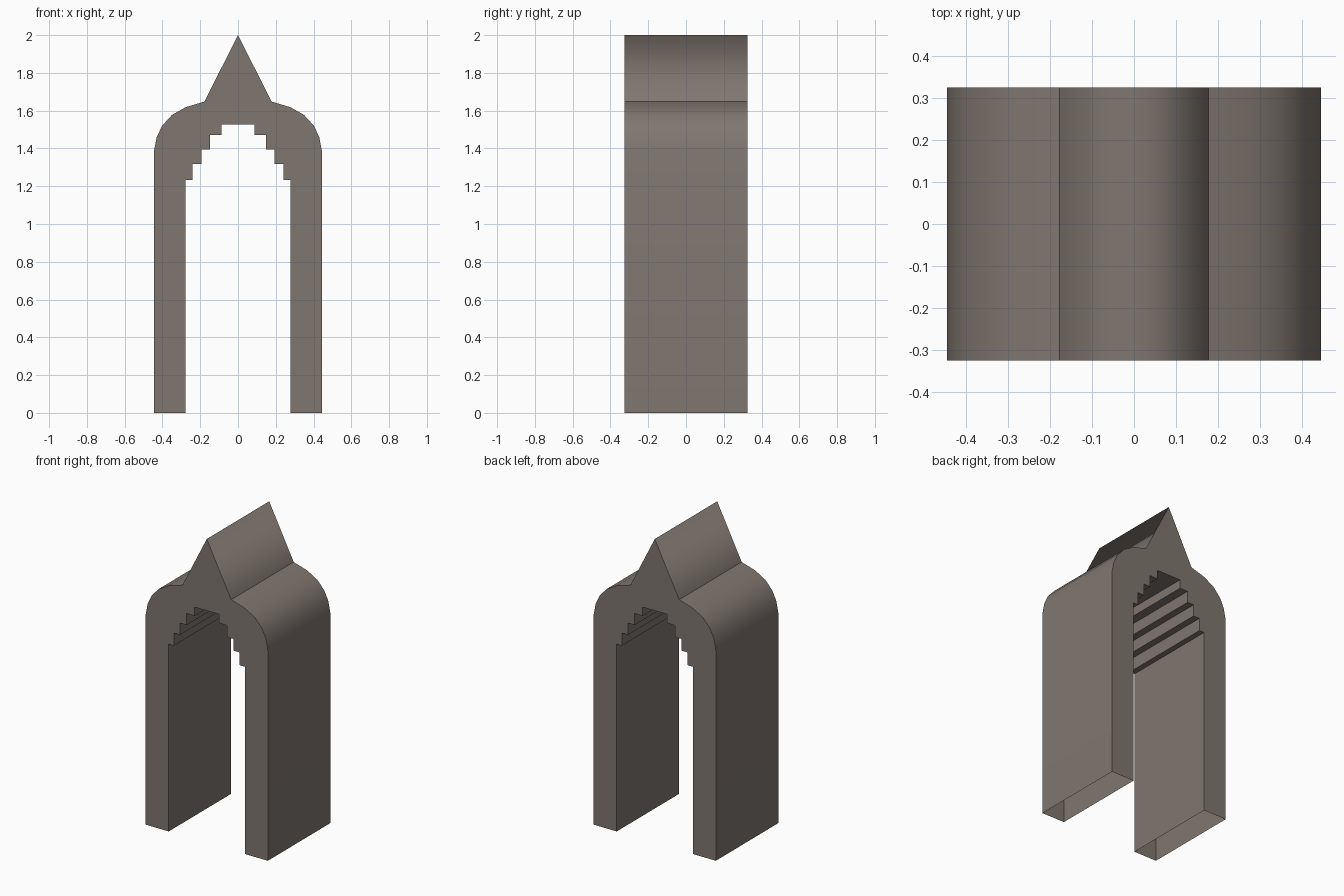
import bpy, bmesh

if "Cube" in bpy.data.objects:
    bpy.data.objects.remove(bpy.data.objects["Cube"])

HALF_DEPTH = 0.325

# Right half of the arch outline: foot, rounded shoulder, pointed peak
OUTER = [(0.445, 0), (0.445, 1.385), (0.43, 1.46), (0.402, 1.52),
         (0.35, 1.577), (0.278, 1.618), (0.178, 1.648)]
PEAK = (0, 2.0)
# Stepped opening: (half width, height of each step's ceiling)
STEPS = [(0.277, 1.233), (0.24, 1.317), (0.194, 1.394), (0.147, 1.47), (0.088, 1.528)]


def mirror(points):
    return [(-x, z) for x, z in reversed(points)]


# Inner outline, from right foot up to the ceiling
inner = [(STEPS[0][0], 0)]
for i, (w, z) in enumerate(STEPS):
    inner.append((w, z))
    if i + 1 < len(STEPS):
        inner.append((STEPS[i + 1][0], z))

outer = OUTER + [PEAK] + mirror(OUTER)
profile = outer + mirror(inner)[::-1] + inner[::-1]
n = len(profile)

stone = bpy.data.materials.new("warm grey stone")
stone.diffuse_color = (0.215, 0.183, 0.162, 1)
stone.use_nodes = True
stone.node_tree.nodes["Principled BSDF"].inputs["Base Color"].default_value = stone.diffuse_color

bm = bmesh.new()
front = [bm.verts.new((x, -HALF_DEPTH, z)) for x, z in profile]
back = [bm.verts.new((x, HALF_DEPTH, z)) for x, z in profile]
bm.faces.new(front)
bm.faces.new(back[::-1])

# Walls along the depth; the feet are left open underneath
for i in range(n):
    j = (i + 1) % n
    if profile[i][1] == 0 and profile[j][1] == 0:
        continue
    bm.faces.new((front[j], front[i], back[i], back[j]))

# Smooth shoulders and roof, sharp everywhere else
for f in bm.faces:
    f.smooth = True
for e in bm.edges:
    e.smooth = False
creases = {len(OUTER) - 1, len(OUTER) + 1}
for i in range(1, len(outer) - 1):
    if i not in creases:
        bm.edges.get((front[i], back[i])).smooth = True

mesh = bpy.data.meshes.new("stepped_arch")
bm.normal_update()
bm.to_mesh(mesh)
bm.free()
# Caps face outwards along y
if mesh.polygons[0].normal.y > 0:
    mesh.flip_normals()
mesh.materials.append(stone)
arch = bpy.data.objects.new("stepped_arch", mesh)
bpy.context.collection.objects.link(arch)
